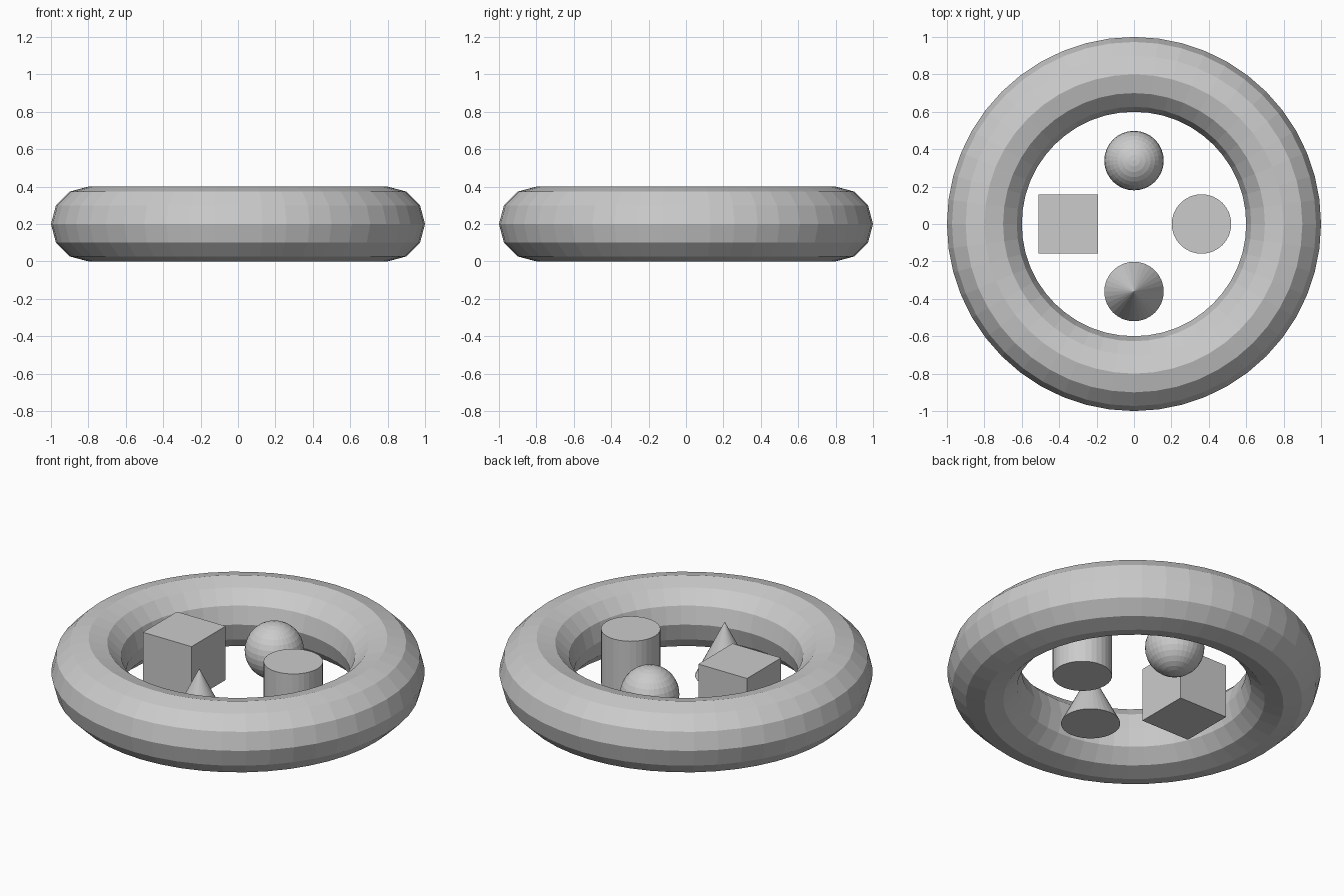
import bpy

if "Cube" in bpy.data.objects:
    bpy.data.objects.remove(bpy.data.objects["Cube"])

Z = 0.2      # shared mid-height of every part
R = 0.159    # half-size of the small solids
ops = bpy.ops.mesh


def name_part(name):
    bpy.context.object.name = name


# Surrounding ring
ops.primitive_torus_add(location=(0, 0, Z), major_radius=0.8, minor_radius=0.2,
                        major_segments=48, minor_segments=12)
name_part("ring")

# Four small solids floating inside the ring
ops.primitive_cube_add(size=2 * R, location=(-0.351, 0, Z))
name_part("cube")

ops.primitive_cylinder_add(vertices=32, radius=R, depth=2 * R, location=(0.361, 0, Z))
name_part("cylinder")

ops.primitive_uv_sphere_add(segments=32, ring_count=16, radius=R, location=(0, 0.339, Z))
name_part("sphere")

ops.primitive_cone_add(vertices=32, radius1=R, radius2=0, depth=2 * R, location=(0, -0.361, Z))
name_part("cone")
